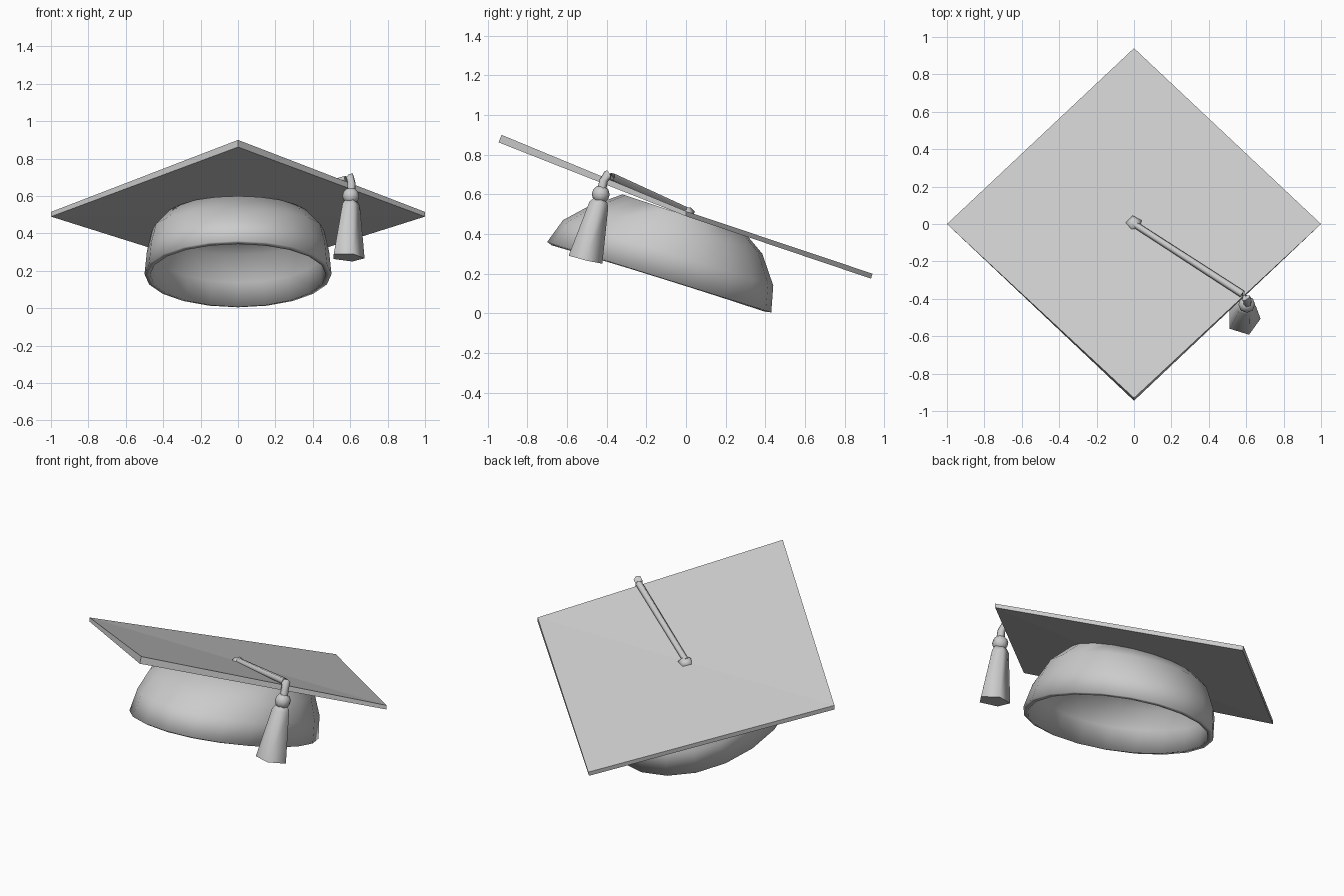
import bpy, bmesh, math
from mathutils import Vector

cube = bpy.data.objects.get("Cube")
if cube:
    bpy.data.objects.remove(cube, do_unlink=True)

grey = bpy.data.materials.new("plain_grey")
grey.use_nodes = True
GREY = (0.6, 0.6, 0.6, 1)
grey.diffuse_color = GREY
grey.node_tree.nodes["Principled BSDF"].inputs["Base Color"].default_value = GREY


def finish(name, bm, smooth=None):
    """Turn a bmesh into a named object, smoothing edges below an angle."""
    bmesh.ops.recalc_face_normals(bm, faces=bm.faces)
    mesh = bpy.data.meshes.new(name)
    bm.to_mesh(mesh)
    bm.free()
    mesh.materials.append(grey)
    obj = bpy.data.objects.new(name, mesh)
    bpy.context.collection.objects.link(obj)
    if smooth:
        bpy.ops.object.select_all(action="DESELECT")
        obj.select_set(True)
        bpy.context.view_layer.objects.active = obj
        bpy.ops.object.shade_smooth_by_angle(angle=math.radians(smooth))
    return obj


def loft(bm, rings, caps=(True, True)):
    """Skin a list of equal-length point rings."""
    loops = [[bm.verts.new(p) for p in ring] for ring in rings]
    n = len(loops[0])
    for a, b in zip(loops, loops[1:]):
        for i in range(n):
            j = (i + 1) % n
            bm.faces.new((a[i], a[j], b[j], b[i]))
    for loop, wanted in zip((loops[0], loops[-1]), caps):
        if wanted:
            bm.faces.new(loop)


def round_rings(path, sides, turn=0.0):
    """Circles set square to a path of (x, y, z, radius)."""
    pts = [Vector(p[:3]) for p in path]
    rings = []
    for i, p in enumerate(pts):
        axis = (pts[min(i + 1, len(pts) - 1)] - pts[max(i - 1, 0)]).normalized()
        u = Vector((1, -1, 0))
        u = (u - axis * u.dot(axis)).normalized()
        v = axis.cross(u)
        angles = [turn + math.tau * k / sides for k in range(sides)]
        rings.append([p + path[i][3] * (u * math.cos(a) + v * math.sin(a)) for a in angles])
    return rings


# Thin square board, bent slightly along its side-to-side diagonal
bm = bmesh.new()
top = [bm.verts.new(p) for p in ((0, -0.93, 0.90), (1, 0, 0.515), (0, 0.94, 0.20), (-1, 0, 0.515))]
low = [bm.verts.new(p) for p in ((0, -0.945, 0.862), (1, 0, 0.49), (0, 0.933, 0.175), (-1, 0, 0.49))]
for f, s, b, o in (top, low):
    bm.faces.new((f, s, o))
    bm.faces.new((s, b, o))
for i in range(4):
    j = (i + 1) % 4
    bm.faces.new((top[i], top[j], low[j], low[i]))
finish("board", bm)

# Hollow skull cap: tilted ovals given by front (y, z), back (y, z), half width
ovals = [
    ((-0.70, 0.36), (0.43, 0.005), 0.50),
    ((-0.62, 0.47), (0.44, 0.14), 0.487),
    ((-0.50, 0.535), (0.385, 0.30), 0.46),
    ((-0.32, 0.60), (0.31, 0.39), 0.38),
]
rings = []
for front, back, half in ovals:
    ring = []
    for k in range(20):
        a = math.tau * k / 20
        t = (1 - math.cos(a)) / 2
        ring.append((half * math.sin(a),
                     front[0] + t * (back[0] - front[0]),
                     front[1] + t * (back[1] - front[1])))
    rings.append(ring)
bm = bmesh.new()
loft(bm, rings, caps=(False, True))
cap = finish("skull_cap", bm, 45)
if sum(p.normal.z * p.area for p in cap.data.polygons) < 0:
    cap.data.flip_normals()
shell = cap.modifiers.new("shell", "SOLIDIFY")
shell.thickness = 0.03
shell.offset = -1

# Button at the board centre
bm = bmesh.new()
loft(bm, round_rings([(0, 0, 0.49, 0.035), (0, 0, 0.512, 0.045), (0, 0, 0.533, 0.025)], 5))
finish("button", bm, 60)

# Cord running over the board edge and down to the bead
bm = bmesh.new()
loft(bm, round_rings([
    (0, 0, 0.52, 0.018), (0.58, -0.375, 0.69, 0.02), (0.60, -0.395, 0.70, 0.024),
    (0.607, -0.415, 0.67, 0.022), (0.605, -0.43, 0.60, 0.024)], 6))
finish("cord", bm, 75)

# Bead above the tassel
bm = bmesh.new()
bmesh.ops.create_uvsphere(bm, u_segments=8, v_segments=6, radius=0.045)
bmesh.ops.translate(bm, vec=(0.603, -0.43, 0.60), verts=bm.verts)
finish("bead", bm, 75)

# Flared five-sided tassel
bm = bmesh.new()
loft(bm, round_rings([(0.602, -0.43, 0.575, 0.035), (0.60, -0.44, 0.55, 0.052),
                      (0.585, -0.507, 0.272, 0.092)], 5, math.radians(-45)))
finish("tassel", bm, 75)
